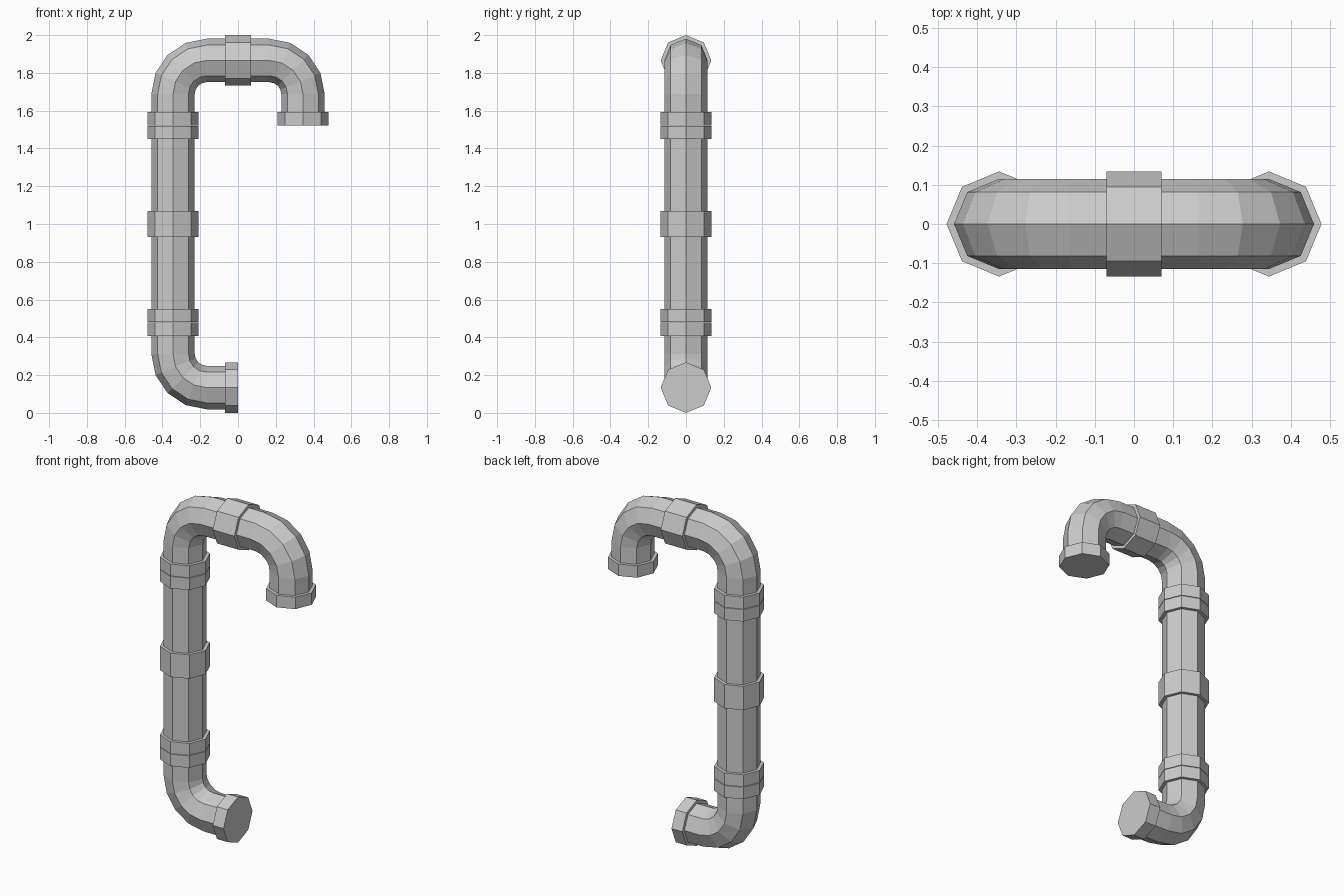
import bpy, bmesh, math
from mathutils import Vector

if "Cube" in bpy.data.objects:
    bpy.data.objects.remove(bpy.data.objects["Cube"])

PIPE, COLLAR = 0.115, 0.134     # octagon radii
SPAN, LIP, BEND = 0.344, 0.07, 0.179
LOW, HIGH = 0.134, 1.866        # heights of the horizontal runs


def sweep(name, stations):
    """Octagonal solid through (point, tangent, radius) stations in the xz plane."""
    bm = bmesh.new()
    rings = []
    for p, t, r in stations:
        t = Vector(t).normalized()
        n, y = Vector((t.z, 0, -t.x)), Vector((0, 1, 0))
        rings.append([bm.verts.new(Vector(p) + r * (math.cos(i * math.pi / 4) * n
                      + math.sin(i * math.pi / 4) * y)) for i in range(8)])
    for a, b in zip(rings, rings[1:]):
        for i in range(8):
            j = (i + 1) % 8
            bm.faces.new((a[i], a[j], b[j], b[i]))
    bm.faces.new(rings[0])
    bm.faces.new(rings[-1])
    bmesh.ops.recalc_face_normals(bm, faces=bm.faces)
    me = bpy.data.meshes.new(name)
    bm.to_mesh(me)
    bm.free()
    ob = bpy.data.objects.new(name, me)
    bpy.context.collection.objects.link(ob)


def with_collars(start, d0, middle, end, d1):
    """Add a stepped collar at both ends of a pipe."""
    s, e, d0, d1 = map(Vector, (start, end, d0, d1))
    head = [(s, d0, COLLAR), (s + d0 * LIP, d0, COLLAR), (s + d0 * LIP, d0, PIPE)]
    tail = [(e - d1 * LIP, d1, PIPE), (e - d1 * LIP, d1, COLLAR), (e, d1, COLLAR)]
    return head + middle + tail


def elbow(name, side, z, up):
    """Quarter bend from x = 0 out to the side, then up or down."""
    d0, d1 = Vector((side, 0, 0)), Vector((0, 0, up))
    corner = Vector((side * SPAN, 0, z))
    centre = corner - d0 * BEND + d1 * BEND
    bend = []
    for k in range(5):
        a = k * math.pi / 8
        bend.append((centre + BEND * (math.sin(a) * d0 - math.cos(a) * d1),
                     math.cos(a) * d0 + math.sin(a) * d1, PIPE))
    sweep(name, with_collars((0, 0, z), d0, bend, corner + d1 * SPAN, d1))


# Bends
elbow("lower_elbow", -1, LOW, 1)
elbow("upper_left_elbow", -1, HIGH, -1)
elbow("upper_right_elbow", 1, HIGH, -1)

# Straight vertical pipes, with a hairline joint at each bend
GAP = 0.003
for name, z0, z1 in (("lower_pipe", LOW + SPAN + GAP, 1.0),
                     ("upper_pipe", 1.0, HIGH - SPAN - GAP)):
    sweep(name, with_collars((-SPAN, 0, z0), (0, 0, 1), [], (-SPAN, 0, z1), (0, 0, 1)))
